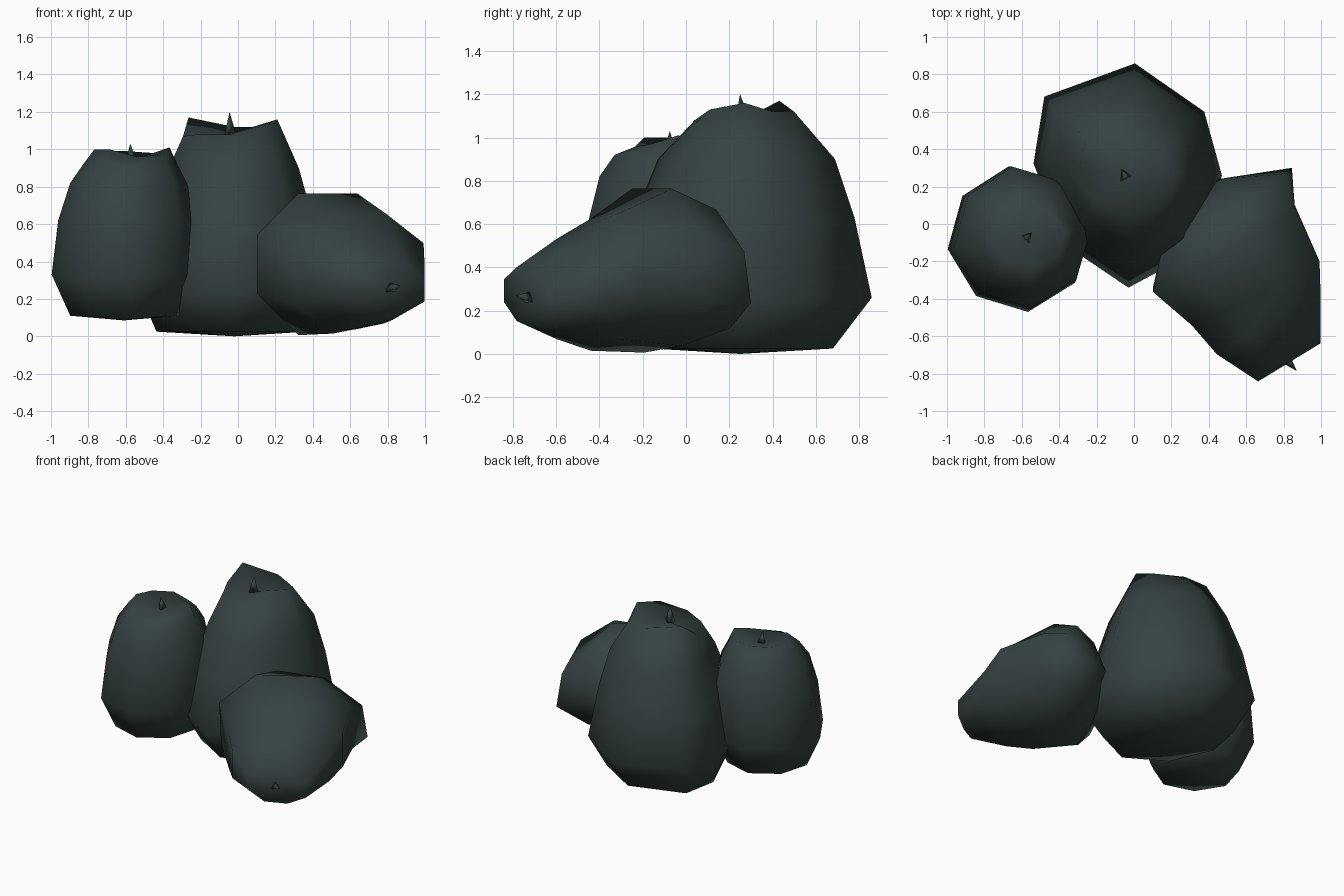
import bpy, bmesh, math
from mathutils import Vector as V

if "Cube" in bpy.data.objects:
    bpy.data.objects.remove(bpy.data.objects["Cube"])

skin = bpy.data.materials.new("dark green grey")
skin.diffuse_color = (0.036, 0.054, 0.054, 1)
skin.use_nodes = True
skin.node_tree.nodes["Principled BSDF"].inputs["Base Color"].default_value = skin.diffuse_color
EVEN = [45 * i for i in range(8)]


def finish(name, bm):
    bmesh.ops.recalc_face_normals(bm, faces=bm.faces)
    for f in bm.faces:
        f.smooth = True
    me = bpy.data.meshes.new(name)
    bm.to_mesh(me)
    bm.free()
    me.materials.append(skin)
    ob = bpy.data.objects.new(name, me)
    bpy.context.collection.objects.link(ob)


def pod(name, base, rings, dip, wobble, angles=EVEN, phase=0, rim=None):
    """Loft eight-sided rings (centre, side vector, up vector) and close with a base point and a sunken top."""
    bm = bmesh.new()
    loops = []
    for k, (c, u, v) in enumerate(rings):
        loop = []
        for i, deg in enumerate(angles):
            a = math.radians(deg + phase)
            p = V(c) + wobble[i] * (V(u) * math.cos(a) + V(v) * math.sin(a))
            if rim and k == len(rings) - 1:
                p.z = rim[i]
            loop.append(bm.verts.new(p))
        loops.append(loop)
    lo, hi = bm.verts.new(base), bm.verts.new(dip)
    for i in range(8):
        j = (i + 1) % 8
        for a, b in zip(loops, loops[1:]):
            bm.faces.new((a[i], a[j], b[j], b[i]))
        bm.faces.new((lo, loops[0][j], loops[0][i]))
        bm.faces.new((hi, loops[-1][i], loops[-1][j]))
    finish(name, bm)


def thorn(name, base, tip, r):
    """Small three-sided spike."""
    bm = bmesh.new()
    axis = V(tip) - V(base)
    bmesh.ops.create_cone(bm, cap_ends=True, segments=3, radius1=r, radius2=0, depth=axis.length)
    bm.transform(axis.to_track_quat('Z', 'Y').to_matrix().to_4x4())
    bmesh.ops.translate(bm, verts=bm.verts, vec=(V(base) + V(tip)) / 2)
    finish(name, bm)


def upright(*rows):
    return [((x, y, z), (rx, 0, 0), (0, ry, 0)) for x, y, z, rx, ry in rows]


# tall centre pod
pod("centre_pod", (-0.02, 0.25, 0.0),
    upright((-0.03, 0.26, 0.025, 0.40, 0.42), (-0.03, 0.26, 0.26, 0.50, 0.60),
            (-0.03, 0.27, 0.63, 0.43, 0.51), (-0.02, 0.28, 0.90, 0.345, 0.41),
            (-0.04, 0.27, 1.1, 0.25, 0.23)),
    (-0.05, 0.26, 1.08), [1, 0.99, 1, 1.14, 1.02, 0.92, 1, 0.98],
    angles=[0, 35, 86, 142, 174, 222, 270, 315],
    rim=[1.16, 1.12, 1.12, 1.17, 1.07, 1.08, 1.08, 1.13])
thorn("centre_thorn", (-0.05, 0.26, 1.08), (-0.045, 0.25, 1.2), 0.04)

# smaller left pod
pod("left_pod", (-0.61, -0.08, 0.085),
    upright((-0.61, -0.08, 0.11, 0.29, 0.29), (-0.62, -0.08, 0.33, 0.38, 0.39),
            (-0.60, -0.07, 0.62, 0.365, 0.38), (-0.59, -0.07, 0.82, 0.31, 0.33),
            (-0.58, -0.07, 0.92, 0.25, 0.26), (-0.57, -0.06, 1.0, 0.20, 0.17)),
    (-0.57, -0.07, 0.94), [1.03, 0.98, 1, 0.98, 1, 0.98, 1.01, 1], phase=8,
    rim=[1.01, 0.98, 0.99, 0.99, 1.0, 1.0, 0.96, 0.97])
thorn("left_thorn", (-0.57, -0.07, 0.94), (-0.575, -0.075, 1.03), 0.034)

# right pod lying on its side, opening towards the front
pod("right_pod", (0.45, 0.24, 0.34),
    [((0.50, 0.10, 0.40), (0.36, 0.20, -0.05), (-0.03, -0.04, 0.31)),
     ((0.48, -0.13, 0.385), (0.41, 0.24, 0.0), (0.0, -0.03, 0.41)),
     ((0.65, -0.37, 0.335), (0.37, 0.185, 0.04), (0.0, 0.0, 0.33)),
     ((0.72, -0.53, 0.30), (0.30, 0.18, 0.0), (0.0, 0.0, 0.25)),
     ((0.83, -0.74, 0.265), (0.18, 0.11, -0.03), (0.0, 0.0, 0.135))],
    (0.81, -0.72, 0.26), [1, 1, 1, 1, 1, 1, 0.92, 1], phase=22.5)
thorn("right_thorn", (0.81, -0.72, 0.255), (0.87, -0.785, 0.27), 0.034)
